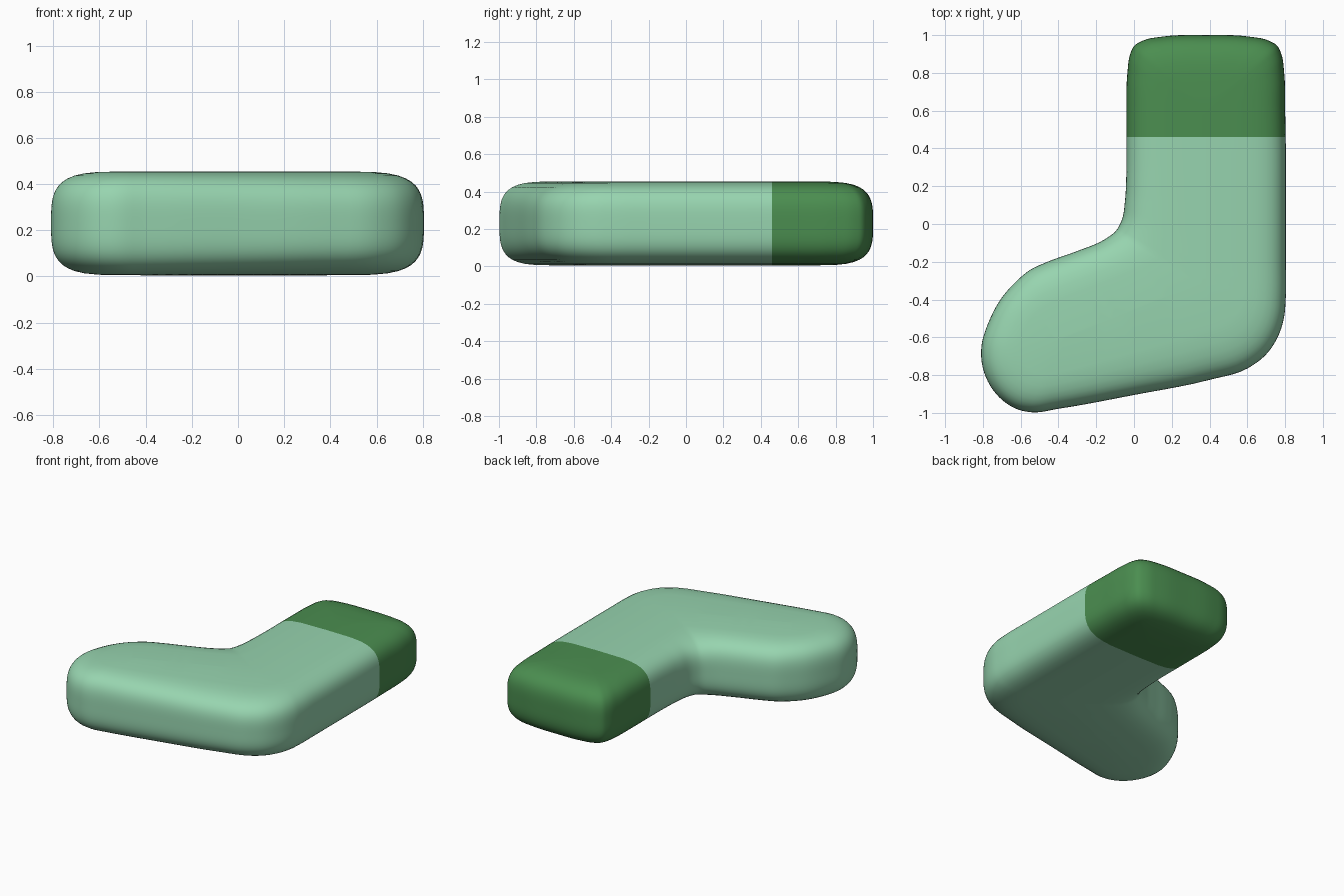
import bpy, bmesh, math
from mathutils import Vector

if "Cube" in bpy.data.objects:
    bpy.data.objects.remove(bpy.data.objects["Cube"])

# Outline seen from above (x, y) and distance t along the centre line each point belongs to
OUT = [(.38,1,0),(.15,.992,0),(.05,.972,0),(0,.942,0),(-.02,.9,0),(-.035,.8,0),(-.04,.6,0),
       (-.04,.46,.14),(-.041,.25,.35),(-.048,.12,.55),(-.065,.02,.75),(-.095,-.035,.9),
       (-.15,-.078,1.08),(-.3,-.143,1.4),(-.45,-.197,1.6),(-.55,-.243,1.7),(-.63,-.31,1.76),
       (-.7,-.39,1.76),(-.77,-.52,1.76),(-.808,-.65,1.76),(-.803,-.75,1.76),(-.765,-.85,1.76),
       (-.7,-.93,1.76),(-.62,-.98,1.76),(-.54,-.997,1.76),(-.4,-.978,1.76),(0,-.905,1.48),
       (.4,-.825,1.08),(.6,-.765,.9),(.7,-.69,.9),(.765,-.59,.9),(.795,-.49,.9),(.803,-.4,.9),
       (.804,-.2,.8),(.804,.1,.5),(.803,.46,.14),(.8,.6,0),(.795,.8,0),(.78,.9,0),
       (.76,.942,0),(.71,.972,0),(.61,.992,0)]
SUB, LEV, MID, HALF, SEAM = 5, 16, .23, .225, .46


def centre_line(t):
    if t < .9:
        return Vector((.38, .6 - t))
    return Vector((.38, -.3)) + (t - .9) * Vector((-.928, -.371))


def smooth_outline():
    """Chord-length spline through the closed outline."""
    n = len(OUT)
    p = [Vector(o[:2]) for o in OUT]
    d = [(p[(i + 1) % n] - p[i]).length for i in range(n)]
    tan = []
    for i in range(n):
        a, b = d[i - 1], d[i]
        tan.append(((p[i] - p[i - 1]) / a * b + (p[(i + 1) % n] - p[i]) / b * a) / (a + b))
    res = []
    for i in range(n):
        j = (i + 1) % n
        for k in range(SUB):
            s = k / SUB
            q = (p[i] * (2*s**3 - 3*s**2 + 1) + tan[i] * d[i] * (s**3 - 2*s**2 + s)
                 + p[j] * (3*s**2 - 2*s**3) + tan[j] * d[i] * (s**3 - s**2))
            res.append((q, centre_line(OUT[i][2] * (1 - s) + OUT[j][2] * s)))
    return res


# Pillow-like edge profile swept round the outline
profile = []
for k in range(-LEV, LEV + 1):
    u = k / LEV
    phi = math.pi / 2 * u * abs(u)
    r = max(math.cos(phi), 0) ** (2 / 4.5) if abs(k) < LEV else 0
    profile.append((r, MID + math.copysign(HALF * abs(math.sin(phi)) ** (2 / 3.5), u)))

bm = bmesh.new()
grid = [[bm.verts.new((*(c.lerp(q, r)), z)) for r, z in profile] for q, c in smooth_outline()]
for i, a in enumerate(grid):
    b = grid[(i + 1) % len(grid)]
    for k in range(2 * LEV):
        f = bm.faces.new((a[k], b[k], b[k + 1], a[k + 1]))
        f.smooth = True
        f.material_index = int(f.calc_center_median().y > SEAM)
bmesh.ops.remove_doubles(bm, verts=bm.verts, dist=1e-4)
me = bpy.data.meshes.new("sock")
bm.to_mesh(me)
bm.free()
sock = bpy.data.objects.new("sock", me)
bpy.context.collection.objects.link(sock)

# Light foot and dark cuff colours
for name, col in (("sock_light", (.31, .66, .43, 1)), ("cuff_dark", (.07, .27, .08, 1))):
    m = bpy.data.materials.new(name)
    m.diffuse_color = col
    m.use_nodes = True
    m.node_tree.nodes["Principled BSDF"].inputs["Base Color"].default_value = m.diffuse_color
    me.materials.append(m)
